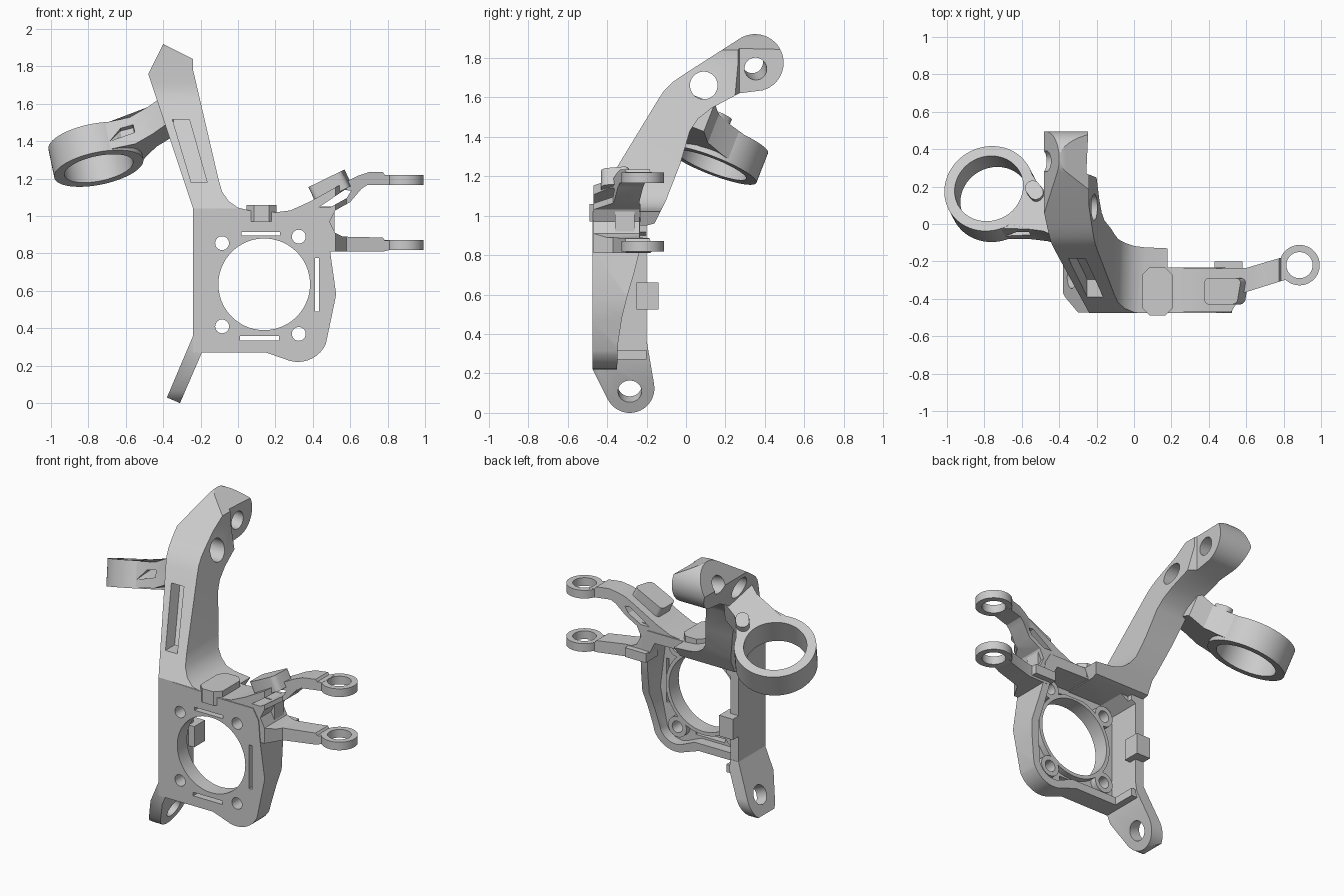
import bpy, bmesh
from math import cos, sin, radians
from mathutils import Vector, Matrix


def make(name, bm):
    bmesh.ops.recalc_face_normals(bm, faces=bm.faces)
    me = bpy.data.meshes.new(name)
    bm.to_mesh(me)
    bm.free()
    ob = bpy.data.objects.new(name, me)
    bpy.context.collection.objects.link(ob)
    return ob


def prism(name, pts, axis, a, b, mat=None):
    """Extrude a 2D profile along x, y or z between a and b."""
    put = {'x': lambda p, t: (t, p[0], p[1]),
           'y': lambda p, t: (p[0], t, p[1]),
           'z': lambda p, t: (p[0], p[1], t)}[axis]
    bm = bmesh.new()
    lo, hi = ([bm.verts.new(put(p, t)) for p in pts] for t in (a, b))
    bm.faces.new(lo)
    bm.faces.new(hi)
    for i in range(len(pts)):
        j = (i + 1) % len(pts)
        bm.faces.new((lo[i], lo[j], hi[j], hi[i]))
    if mat:
        bm.transform(mat)
    return make(name, bm)


def rect(x0, x1, z0, z1):
    return [(x0, z0), (x1, z0), (x1, z1), (x0, z1)]


def arc(cx, cy, r, a0, a1, n=12):
    return [(cx + r * cos(radians(a0 + (a1 - a0) * i / n)),
             cy + r * sin(radians(a0 + (a1 - a0) * i / n))) for i in range(n + 1)]


def cyl(name, c, axis, r, depth, n=48):
    bm = bmesh.new()
    m = Matrix.Translation(c) @ Vector(axis).to_track_quat('Z', 'Y').to_matrix().to_4x4()
    bmesh.ops.create_cone(bm, cap_ends=True, segments=n, radius1=r, radius2=r, depth=depth, matrix=m)
    return make(name, bm)


def boolean(ob, other, op='DIFFERENCE'):
    mod = ob.modifiers.new('b', 'BOOLEAN')
    mod.operation, mod.solver, mod.object = op, 'EXACT', other
    bpy.context.view_layer.update()
    me = bpy.data.meshes.new_from_object(ob.evaluated_get(bpy.context.evaluated_depsgraph_get()))
    ob.modifiers.clear()
    ob.data = me
    bpy.data.objects.remove(other)
    return ob


def both(name, front, side, axis):
    """Solid that matches a front profile and a second profile seen along axis."""
    return boolean(prism(name, front, 'y', -1, 1), prism('tool', side, axis, -2, 2), 'INTERSECT')


# hub plate: hollow at the back, rim dropping away towards the bottom
outline = ([(-0.24, 1.04), (-0.24, 0.36), (-0.19, 0.27), (0.15, 0.27)]
           + arc(0.32, 0.385, 0.165, 245, 335, 10)
           + [(0.5, 0.46), (0.525, 0.58), (0.49, 0.83), (0.48, 0.95), (0.44, 1.02),
              (0.2, 1.02), (0.05, 1.03)])
rim = [(-0.475, 0.2), (-0.35, 0.2), (-0.345, 0.35), (-0.325, 0.48), (-0.295, 0.6),
       (-0.26, 0.72), (-0.235, 0.82), (-0.23, 1.1), (-0.475, 1.1)]
plate = both('hub_plate', outline, rim, 'x')
boolean(plate, prism('wall', rect(-0.24, -0.15, 0.27, 1.04), 'y', -0.474, -0.2), 'UNION')
pocket = ([(-0.18, 0.9), (-0.18, 0.32), (0.18, 0.32)] + arc(0.32, 0.385, 0.115, 245, 335, 8)
          + [(0.45, 0.46), (0.475, 0.58), (0.44, 0.85), (0.39, 0.95), (-0.08, 0.96)])
boolean(plate, prism('pocket', pocket, 'y', -0.415, 0))
bolts = [(-0.085, 0.855), (0.325, 0.89), (-0.085, 0.41), (0.325, 0.37)]
for x, z in bolts:
    boolean(plate, cyl('boss', (x, -0.415, z), (0, 1, 0), 0.066, 0.08, 32), 'UNION')
boolean(plate, cyl('collar', (0.14, -0.415, 0.635), (0, 1, 0), 0.268, 0.08, 72), 'UNION')
boolean(plate, cyl('bore', (0.14, -0.4, 0.635), (0, 1, 0), 0.245, 0.6, 72))
for x, z in bolts:
    boolean(plate, cyl('bolt', (x, -0.4, z), (0, 1, 0), 0.037, 0.6, 24))
for r in ((0.02, 0.225, 0.895, 0.915), (0.01, 0.22, 0.335, 0.358), (0.412, 0.432, 0.49, 0.775)):
    boolean(plate, prism('slot', rect(*r), 'y', -0.6, -0.3))

# tab on the back of the left wall
tab = prism('rear_tab', rect(-0.24, -0.14, 0.525, 0.66), 'y', -0.25, -0.14)

# lower lug
lug = both('lower_lug', [(-0.24, 0.36), (-0.38, 0.03), (-0.31, 0.0), (-0.18, 0.3), (-0.18, 0.36)],
           [(-0.2, 0.37), (-0.473, 0.37), (-0.473, 0.22)] + arc(-0.285, 0.125, 0.125, 207, 370, 20), 'x')
boolean(lug, cyl('eye', (-0.3, -0.285, 0.125), (0.92, 0, -0.39), 0.06, 0.3))

# tall upper strut
strut_front = [(-0.24, 0.95), (-0.24, 1.04), (-0.48, 1.76), (-0.40, 1.92), (-0.24, 1.84),
               (-0.24, 1.78), (-0.105, 1.2), (-0.085, 1.13), (-0.05, 1.08), (0.0, 1.045),
               (0.06, 1.03), (0.18, 1.02), (0.15, 0.95)]
strut_side = ([(-0.472, 0.95), (-0.475, 1.04), (-0.14, 1.59), (-0.11, 1.635), (-0.07, 1.675),
               (-0.02, 1.71), (0.05, 1.755)] + arc(0.35, 1.775, 0.145, 120, -75, 24)
              + [(0.27, 1.62), (0.13, 1.545), (0.06, 1.49), (0.02, 1.43), (-0.03, 1.26),
                 (-0.1, 1.08), (-0.16, 0.96), (-0.2, 0.95)])
strut = both('upper_strut', strut_front, strut_side, 'x')
boolean(strut, prism('step', [(-0.255, 0.27), (-0.1, 0.21), (-0.1, 0.7), (-0.235, 0.7)], 'z', 1.4, 2.1))
boolean(strut, cyl('cross_hole', (-0.3, 0.09, 1.66), (1, 0, 0), 0.07, 0.8))
boolean(strut, cyl('end_hole', (-0.35, 0.345, 1.76), (1, 0.08, -0.16), 0.056, 0.6))
# front window with a floor parallel to the strut face
window = both('window', [(-0.35, 1.515), (-0.26, 1.515), (-0.165, 1.18), (-0.25, 1.18)],
              [(-0.7, 1.0), (-0.405, 1.0), (-0.04, 1.6), (-0.4, 1.6)], 'x')
boolean(strut, window)

# tilted ring with its arm, built in the ring's own plane
n = Vector((-0.19, 0.36, 0.92)).normalized()
v = n.cross(Vector((1, 0, 0))).normalized()
u = v.cross(n)
frame = Matrix((u, v, n)).transposed().to_4x4()
frame.translation = (-0.76, 0.16, 1.33)
ring_arm = prism('ring_arm', [(-0.05, -0.225), (0.08, -0.235), (0.2, -0.245), (0.3, -0.275),
                              (0.42, -0.35), (0.42, -0.1), (0.32, -0.06), (0.26, 0.02),
                              (0.2, 0.125), (0.0, 0.1)], 'z', -0.075, 0.08)
for p in ring_arm.data.vertices:
    p.co.z += 0.06 * max(0, (p.co.x - 0.2) / 0.22)
ring_arm.data.transform(frame)
boolean(ring_arm, prism('slot', [(0.07, -0.03), (0.21, -0.01), (0.21, 0.035), (0.14, 0.03)],
                        'y', -0.4, -0.2, frame))
ring = cyl('ring', (0, 0, 0), (0, 0, 1), 0.243, 0.165, 72)
ring.data.transform(frame)
for ob in (ring, ring_arm):
    boolean(ob, prism('bore', arc(0, 0, 0.187, 0, 355, 71), 'z', -0.4, 0.4, frame))
stud = prism('ring_arm_stud', arc(0.245, -0.03, 0.04, 30, 210, 8) + arc(0.265, -0.06, 0.04, 210, 390, 8),
             'z', 0.05, 0.13, frame)

# pair of side arms with eyes
arm_top = [(0.2, -0.24), (0.6, -0.235), (0.82, -0.17), (0.82, -0.295), (0.58, -0.37),
           (0.52, -0.47), (0.2, -0.47)]
upper = [(0.2, 0.97), (0.2, 1.02), (0.28, 1.03), (0.38, 1.075), (0.56, 1.175), (0.64, 1.215),
         (0.7, 1.235), (0.775, 1.235), (0.785, 1.22), (0.815, 1.22), (0.815, 1.165),
         (0.69, 1.165), (0.66, 1.145), (0.6, 1.075), (0.52, 1.03), (0.49, 0.97)]
lower = [(0.46, 0.81), (0.46, 0.97), (0.49, 0.97), (0.52, 0.91), (0.56, 0.89), (0.775, 0.885),
         (0.785, 0.87), (0.815, 0.87), (0.815, 0.82), (0.775, 0.81)]
for label, prof, z in (('upper', upper, 1.192), ('lower', lower, 0.845)):
    arm = both(label + '_side_arm', prof, arm_top, 'z')
    if label == 'upper':
        boolean(arm, prism('gap', [(0.43, 1.045), (0.57, 1.14), (0.605, 1.135), (0.58, 1.095),
                                   (0.49, 1.045)], 'y', -0.7, 0))
    eye = cyl(label + '_eye', (0.885, -0.22, z), (0, 0, 1), 0.108, 0.053)
    for ob in (eye, arm):
        boolean(ob, cyl('bore', (0.885, -0.22, z), (0, 0, 1), 0.07, 0.3))
prism('arm_link', rect(0.44, 0.515, 0.9, 1.05), 'y', -0.36, -0.26)
prism('arm_root_block', rect(0.43, 0.58, 0.825, 0.885), 'y', -0.32, -0.2)

# pads on the top edge
prism('center_pad', [(0.045, -0.45), (0.085, -0.49), (0.165, -0.49), (0.205, -0.45),
                     (0.205, -0.27), (0.165, -0.23), (0.085, -0.23), (0.045, -0.27)], 'z', 0.97, 1.06)
tilt = Matrix.Translation((0.49, -0.36, 1.16)) @ Matrix.Rotation(radians(-26), 4, 'Y')
prism('tilted_pad', arc(-0.08, -0.045, 0.025, 180, 270, 5) + arc(0.06, -0.035, 0.035, 270, 360, 5)
      + arc(0.085, 0.045, 0.025, 0, 90, 5) + arc(-0.08, 0.045, 0.025, 90, 180, 5),
      'z', -0.05, 0.045, tilt)

# smooth shading with sharp edges kept
for ob in bpy.context.collection.objects:
    ob.data.shade_smooth()
    ob.data.set_sharp_from_angle(angle=radians(28))
